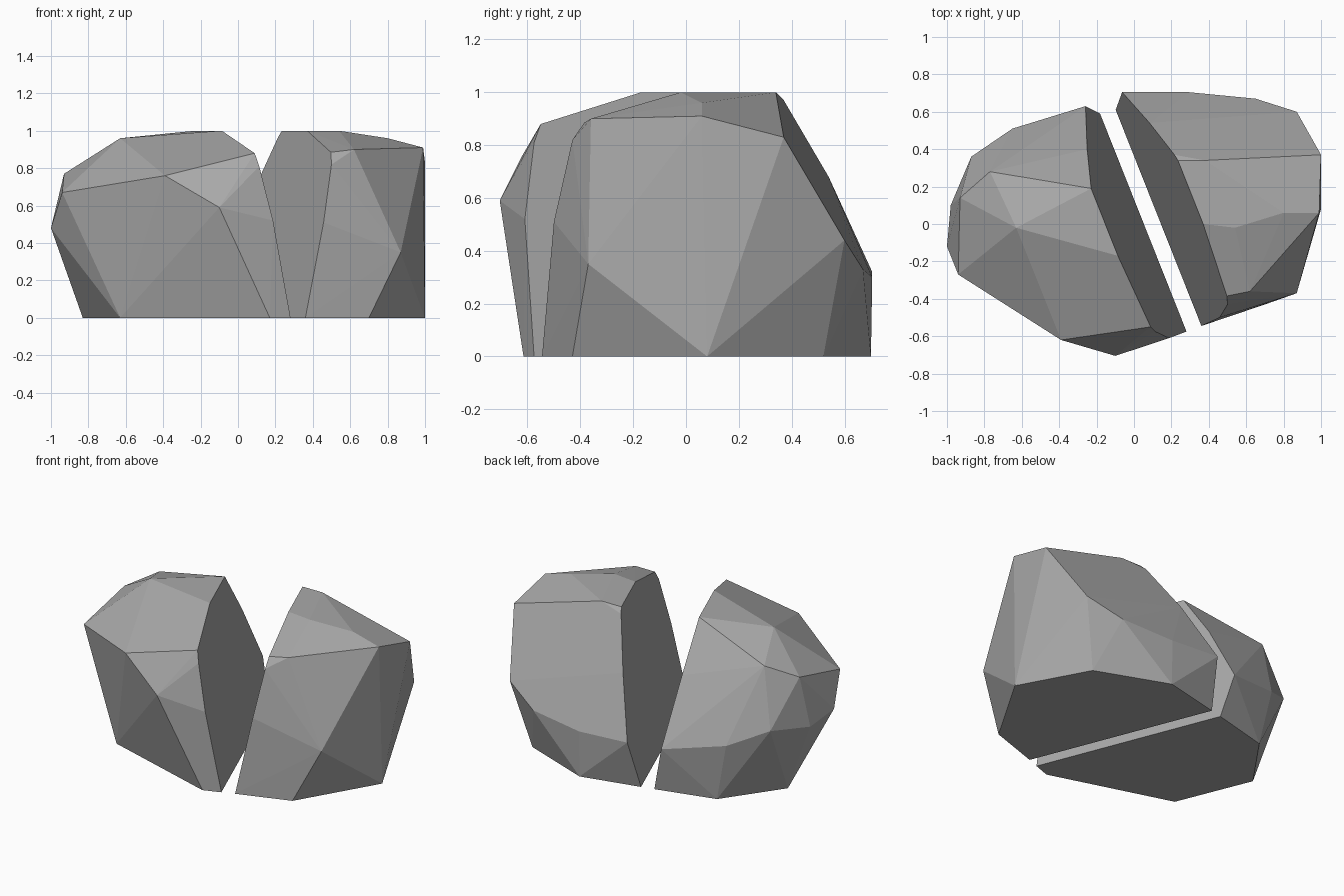
import bpy, bmesh, math

stone = bpy.data.materials.new("grey stone")
stone.diffuse_color = (0.4, 0.4, 0.4, 1)


def chunk(name, offset, lean, rim, outer):
    """Faceted convex rock; rim holds (y, z) points lying on the leaning split plane."""
    bm = bmesh.new()
    for y, z in rim:
        bm.verts.new(((offset + lean * z - 0.369 * y) / 0.93, y, z))
    for p in outer:
        bm.verts.new(p)
    res = bmesh.ops.convex_hull(bm, input=bm.verts[:])
    junk = [v for v in bm.verts if not v.link_faces]
    bmesh.ops.delete(bm, geom=junk, context='VERTS')
    # merge coplanar triangles of the base and split face
    bmesh.ops.dissolve_limit(bm, angle_limit=math.radians(1),
                             verts=bm.verts[:], edges=bm.edges[:])
    bmesh.ops.recalc_face_normals(bm, faces=bm.faces[:])
    me = bpy.data.meshes.new(name)
    bm.to_mesh(me)
    bm.free()
    me.materials.append(stone)
    ob = bpy.data.objects.new(name, me)
    bpy.context.collection.objects.link(ob)
    return ob


# left half of the split boulder
chunk("left_rock_half", 0.049, -0.192,
      [(-0.575, 0), (-0.61, 0.52), (-0.575, 0.81), (-0.55, 0.88),
       (-0.17, 1.0), (0.19, 1.0), (0.40, 0.70), (0.63, 0.30), (0.59, 0)],
      [(0.17, -0.615, 0), (-0.63, -0.37, 0), (-0.83, 0.12, 0), (-0.57, 0.49, 0),
       (-0.10, -0.705, 0.59), (-0.39, -0.62, 0.76), (-0.94, -0.27, 0.67),
       (-1.0, -0.12, 0.48), (-0.98, 0.10, 0.44), (-0.87, 0.36, 0.48),
       (-0.65, 0.51, 0.38), (-0.93, 0.14, 0.77), (-0.77, 0.28, 0.855),
       (-0.63, -0.02, 0.96)])

# right half of the split boulder
chunk("right_rock_half", 0.134, 0.21,
      [(-0.545, 0), (-0.50, 0.51), (-0.43, 0.82), (-0.385, 0.885),
       (0.0, 1.0), (0.34, 1.0), (0.37, 0.97), (0.54, 0.68), (0.705, 0.32), (0.61, 0)],
      [(0.70, -0.43, 0), (1.0, 0.08, 0), (0.76, 0.52, 0), (0.29, 0.70, 0),
       (0.29, 0.705, 0.30), (0.65, 0.67, 0.33), (0.87, 0.60, 0.44),
       (1.0, 0.37, 0.83), (0.99, 0.06, 0.91), (0.87, -0.37, 0.35),
       (0.62, -0.36, 0.90), (0.80, 0.06, 0.96), (0.54, -0.02, 1.0),
       (0.38, 0.34, 1.0)])
